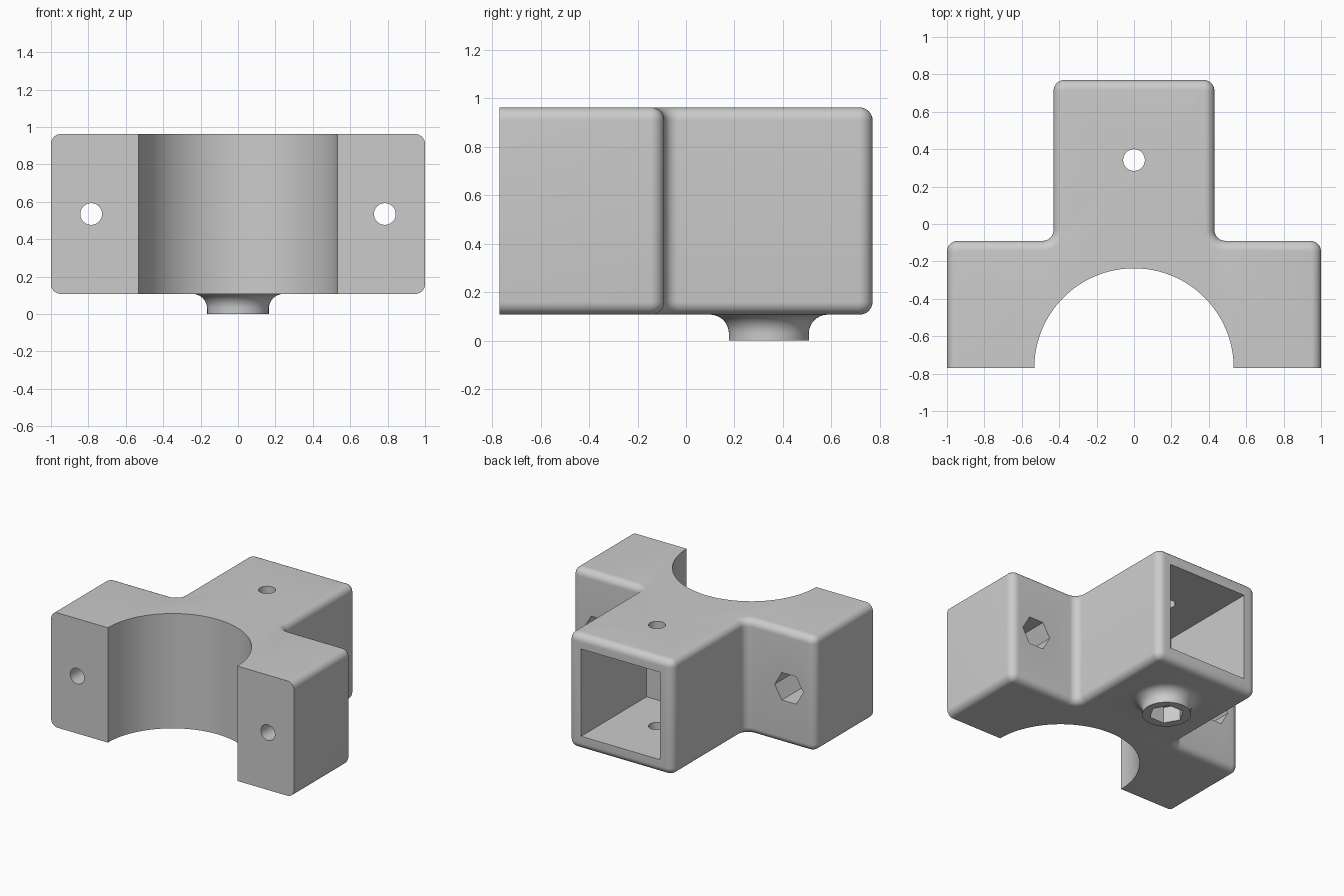
import bpy, bmesh, math
from mathutils import Matrix

if "Cube" in bpy.data.objects:
    bpy.data.objects.remove(bpy.data.objects["Cube"], do_unlink=True)

BOTTOM, TOP = 0.107, 0.962
MID = (BOTTOM + TOP) / 2
FRONT, STEP, BACK = -0.77, -0.09, 0.77
ARM, STEM = 1.0, 0.43
ROUND = 0.055
HOLE, NUT = 0.058, 0.118
POST_Y = 0.342

grey = bpy.data.materials.new("plain grey")
grey.use_nodes = True
colour = (0.6, 0.6, 0.6, 1)
grey.diffuse_color = colour
grey.node_tree.nodes["Principled BSDF"].inputs["Base Color"].default_value = colour


def to_object(name, bm):
    bmesh.ops.recalc_face_normals(bm, faces=bm.faces)
    mesh = bpy.data.meshes.new(name)
    bm.to_mesh(mesh)
    bm.free()
    mesh.materials.append(grey)
    obj = bpy.data.objects.new(name, mesh)
    bpy.context.collection.objects.link(obj)
    return obj


def box(name, x, y, z):
    bm = bmesh.new()
    size = [b - a for a, b in (x, y, z)]
    mid = [(a + b) / 2 for a, b in (x, y, z)]
    bmesh.ops.create_cube(bm, size=1, matrix=Matrix.Translation(mid) @ Matrix.Diagonal((*size, 1)))
    return to_object(name, bm)


def rod(name, radius, sides, centre, length, along_y=False):
    bm = bmesh.new()
    turn = Matrix.Rotation(math.pi / 2, 4, "X") if along_y else Matrix()
    bmesh.ops.create_cone(bm, cap_ends=True, segments=sides, radius1=radius, radius2=radius,
                          depth=length, matrix=Matrix.Translation(centre) @ turn)
    # Put hexagon corners on the x axis
    return to_object(name, bm)


def combine(target, other, operation):
    other.hide_render = True
    mod = target.modifiers.new(operation.lower(), "BOOLEAN")
    mod.object, mod.operation, mod.solver = other, operation, "EXACT"
    bpy.context.view_layer.objects.active = target
    bpy.ops.object.modifier_apply(modifier=mod.name)
    bpy.data.objects.remove(other, do_unlink=True)


# T-shaped block with rounded edges, longer at the front so the cut face stays sharp
half = [(ARM, FRONT - 0.3), (ARM, STEP), (STEM, STEP), (STEM, BACK)]
outline = half + [(-x, y) for x, y in reversed(half)]
bm = bmesh.new()
base = bm.faces.new([bm.verts.new((x, y, BOTTOM)) for x, y in outline])
raised = bmesh.ops.extrude_face_region(bm, geom=[base])["geom"]
bmesh.ops.translate(bm, vec=(0, 0, TOP - BOTTOM),
                    verts=[g for g in raised if isinstance(g, bmesh.types.BMVert)])
bmesh.ops.recalc_face_normals(bm, faces=bm.faces)
upright = [e for e in bm.edges if abs(e.verts[0].co.z - e.verts[1].co.z) > 0.1
           and e.verts[0].co.y > FRONT]
bmesh.ops.bevel(bm, geom=upright, offset=ROUND + 0.003, segments=8, profile=0.5, affect="EDGES")
rims = [e for e in bm.edges if abs(e.verts[0].co.z - e.verts[1].co.z) < 0.01]
bmesh.ops.bevel(bm, geom=rims, offset=ROUND - 0.002, segments=8, profile=0.5, affect="EDGES")
bracket = to_object("clamp_bracket", bm)
combine(bracket, box("front_trim", (-2, 2), (-3, FRONT), (-1, 2)), "DIFFERENCE")

# Flared post under the stem, spun from its profile
flare = 0.078
profile = [(0, 0), (0.165, 0)]
for i in range(9):
    a = math.pi / 2 * i / 8
    profile.append((0.165 + flare * (1 - math.cos(a)), BOTTOM - flare + flare * math.sin(a)))
profile += [(0.165 + flare, BOTTOM + 0.04), (0, BOTTOM + 0.04)]
bm = bmesh.new()
points = [bm.verts.new((x, POST_Y, z)) for x, z in profile]
lines = [bm.edges.new(pair) for pair in zip(points, points[1:])]
bmesh.ops.spin(bm, geom=points + lines, cent=(0, POST_Y, 0), axis=(0, 0, 1),
               angle=2 * math.pi, steps=64, use_merge=True)
bmesh.ops.remove_doubles(bm, verts=bm.verts, dist=0.0005)
combine(bracket, to_object("nut_post", bm), "UNION")

# Half-round saddle and square socket
combine(bracket, rod("saddle_cut", 0.533, 128, (0, FRONT, MID), 3), "DIFFERENCE")
w = 0.325
combine(bracket, box("socket_cut", (-w, w), (0.0, 2), (MID - w, MID + w)), "DIFFERENCE")

# Bolt holes with hexagonal nut recesses
combine(bracket, rod("stem_bolt_cut", HOLE, 40, (0, POST_Y, 0.5), 3), "DIFFERENCE")


def hex_cut(name, centre, length, along_y):
    nut = rod(name, NUT, 6, centre, length, along_y)
    # Turn so that two corners lie on the x axis
    if max(v.co.x for v in nut.data.vertices) - centre[0] < NUT * 0.95:
        axis = "Y" if along_y else "Z"
        shift = Matrix.Translation(centre)
        nut.data.transform(shift @ Matrix.Rotation(math.pi / 6, 4, axis) @ shift.inverted())
    combine(bracket, nut, "DIFFERENCE")


hex_cut("stem_nut_cut", (0, POST_Y, 0), 0.24, False)
for side in (-1, 1):
    x = 0.785 * side
    combine(bracket, rod("arm_bolt_cut", HOLE, 40, (x, FRONT, MID), 3, True), "DIFFERENCE")
    hex_cut("arm_nut_cut", (x, STEP, MID), 0.6, True)

# Smooth the rounded surfaces, keep cut edges crisp
for o in bpy.context.selected_objects:
    o.select_set(False)
bracket.select_set(True)
bpy.context.view_layer.objects.active = bracket
bpy.ops.object.shade_smooth_by_angle(angle=math.radians(30))
